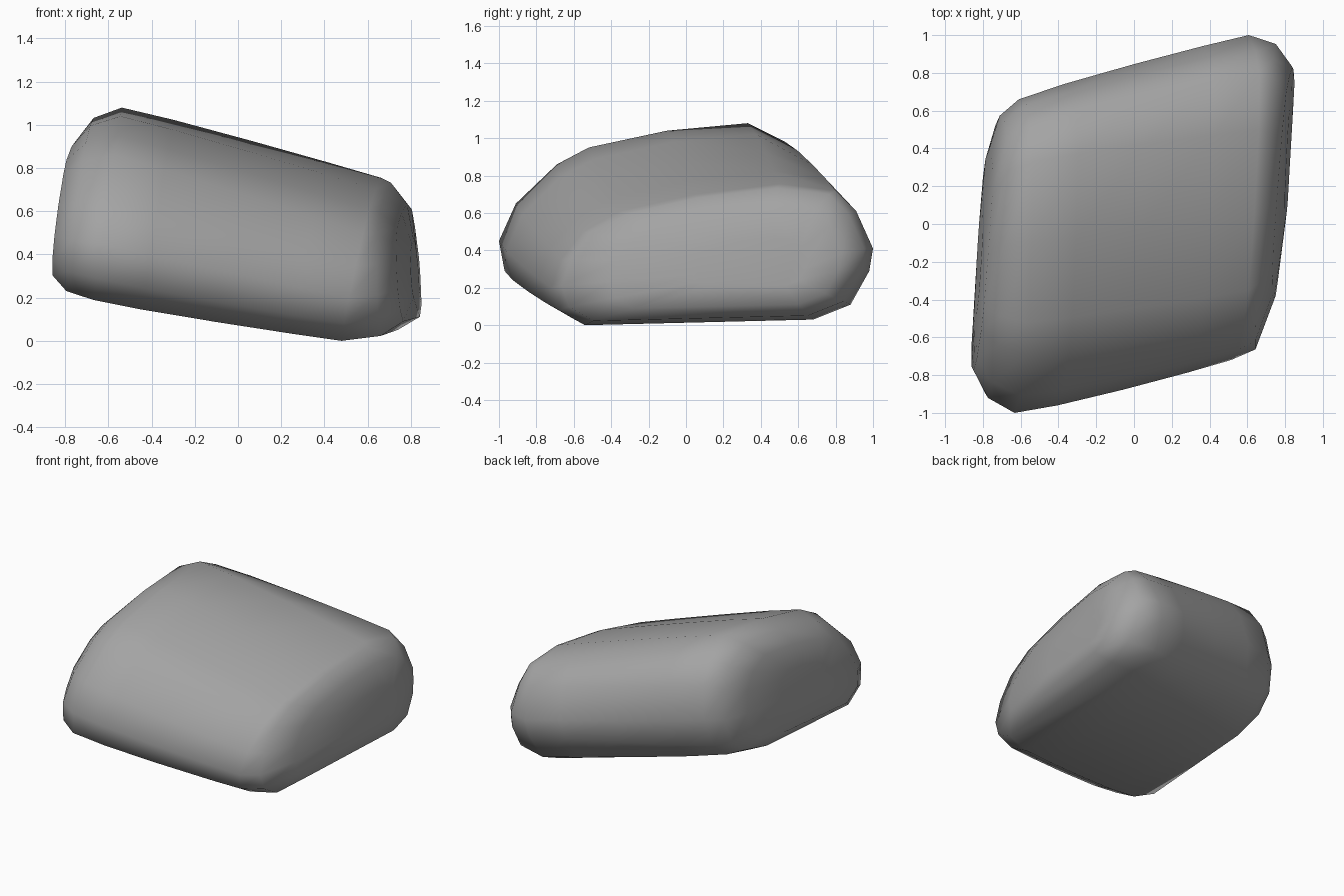
import bpy
import bmesh
from mathutils import Vector

cube = bpy.data.objects.get("Cube")
if cube:
    bpy.data.objects.remove(cube, do_unlink=True)

# Stone colour
stone = bpy.data.materials.new("stone grey")
stone.use_nodes = True
GREY = (0.37, 0.37, 0.37, 1)
stone.diffuse_color = GREY
bsdf = stone.node_tree.nodes["Principled BSDF"]
bsdf.inputs["Base Color"].default_value = GREY
bsdf.inputs["Roughness"].default_value = 0.9

# Cross-sections (y, z) near each end, starting at the front and going up
LOW_X = [(-1, .45), (-.91, .65), (-.69, .86), (-.52, .95), (-.1, 1.04), (.33, 1.08), (.53, .98),
         (.63, .83), (.66, .6), (.6, .4), (.46, .29), (.2, .23), (-.8, .19), (-.97, .29)]
HIGH_X = [(-.72, .2), (-.67, .35), (-.55, .5), (-.35, .61), (.05, .7), (.5, .755), (.8, .72),
          (.91, .61), (1, .41), (.98, .29), (.88, .11), (.68, .03), (-.54, 0), (-.68, .08)]


def ring(profile, scale, cy, cz, x, lean_y, lean_z):
    """Shrink a profile about a centre and lay it on a leaning plane."""
    points = []
    for y, z in profile:
        y, z = cy + (y - cy) * scale, cz + (z - cz) * scale
        points.append(Vector((x + lean_y * (y - cy) + lean_z * (z - cz), y, z)))
    return points


def between(start, end, t, bulge):
    """Blend two rings and swell the result slightly about its centre."""
    points = [a.lerp(b, t) for a, b in zip(start, end)]
    centre = sum(points, Vector()) / len(points)
    return [centre + (p - centre) * bulge for p in points]


# Rounded ends and the slightly swollen body between them
low_main = ring(LOW_X, 1, -.2, .6, -.61, 0, .15)
high_main = ring(HIGH_X, 1, .15, .4, .58, .03, .2)
rings = [
    ring(LOW_X, .35, -.25, .57, -.825, .05, .08),
    ring(LOW_X, .7, -.25, .57, -.81, .06, .1),
    ring(LOW_X, .9, -.21, .6, -.735, .03, .12),
    low_main,
    between(low_main, high_main, .2, 1.018),
    between(low_main, high_main, .5, 1.02),
    between(low_main, high_main, .8, 1.012),
    high_main,
    ring(HIGH_X, .94, .22, .38, .70, .07, -.03),
    ring(HIGH_X, .72, .4, .32, .805, .09, -.09),
    ring(HIGH_X, .35, .45, .31, .825, .06, -.08),
]

bm = bmesh.new()
loops = [[bm.verts.new(p) for p in r] for r in rings]
count = len(LOW_X)
for a, b in zip(loops, loops[1:]):
    for i in range(count):
        j = (i + 1) % count
        bm.faces.new((a[i], a[j], b[j], b[i]))
bm.faces.new(loops[0])
bm.faces.new(loops[-1])
bmesh.ops.recalc_face_normals(bm, faces=bm.faces)
for face in bm.faces:
    face.smooth = True

mesh = bpy.data.meshes.new("boulder")
bm.to_mesh(mesh)
bm.free()
mesh.materials.append(stone)
boulder = bpy.data.objects.new("boulder", mesh)
bpy.context.collection.objects.link(boulder)
